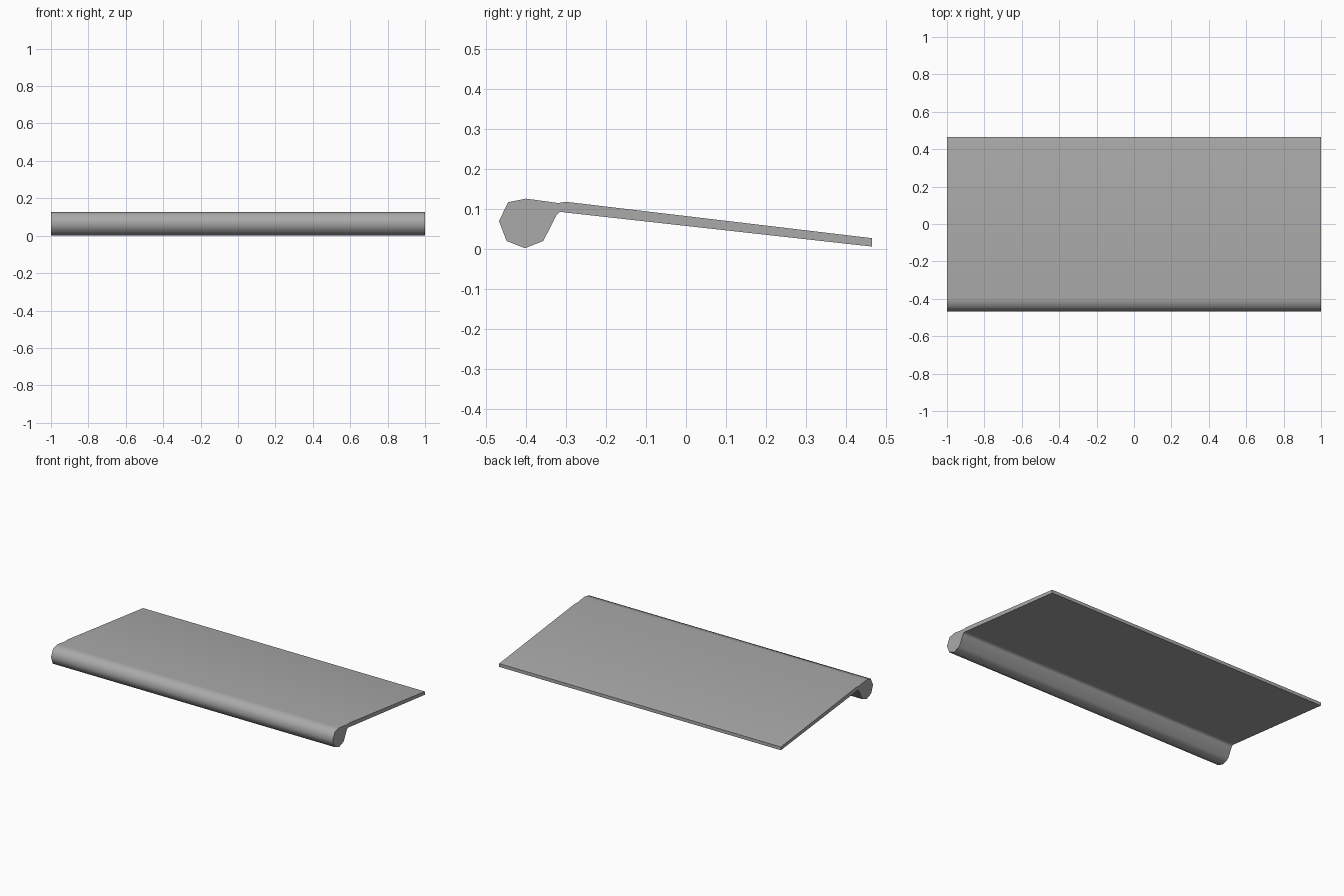
import bpy
import bmesh
import math

cube = bpy.data.objects.get("Cube")
if cube:
    bpy.data.objects.remove(cube, do_unlink=True)

# Single plain grey finish
grey = bpy.data.materials.new("mid_grey")
grey.use_nodes = True
colour = (0.4, 0.4, 0.4, 1)
grey.diffuse_color = colour
grey.node_tree.nodes["Principled BSDF"].inputs["Base Color"].default_value = colour

# Side profile (y, z): faceted front nosing, then the thin sloping board
nosing = [(-0.315, 0.093), (-0.325, 0.083), (-0.357, 0.02), (-0.403, 0.002),
          (-0.449, 0.02), (-0.468, 0.07), (-0.445, 0.117), (-0.40, 0.126),
          (-0.32, 0.115)]
board = [(-0.30, 0.118), (0.466, 0.027), (0.466, 0.006), (-0.30, 0.091)]
half_width = 1.0


def extrude_profile(name, profile, material):
    """Sweep a closed side profile across the full width."""
    bm = bmesh.new()
    face = bm.faces.new([bm.verts.new((-half_width, y, z)) for y, z in profile])
    swept = bmesh.ops.extrude_face_region(bm, geom=[face])
    moved = [v for v in swept["geom"] if isinstance(v, bmesh.types.BMVert)]
    bmesh.ops.translate(bm, verts=moved, vec=(2 * half_width, 0, 0))
    bmesh.ops.recalc_face_normals(bm, faces=bm.faces)
    mesh = bpy.data.meshes.new(name)
    bm.to_mesh(mesh)
    bm.free()
    mesh.materials.append(material)
    obj = bpy.data.objects.new(name, mesh)
    bpy.context.collection.objects.link(obj)
    return obj


# One continuous shelf with its rounded front edge
shelf = extrude_profile("shelf_with_nosing", nosing + board, grey)
bpy.ops.object.select_all(action="DESELECT")
shelf.select_set(True)
bpy.context.view_layer.objects.active = shelf
bpy.ops.object.shade_smooth_by_angle(angle=math.radians(60))
